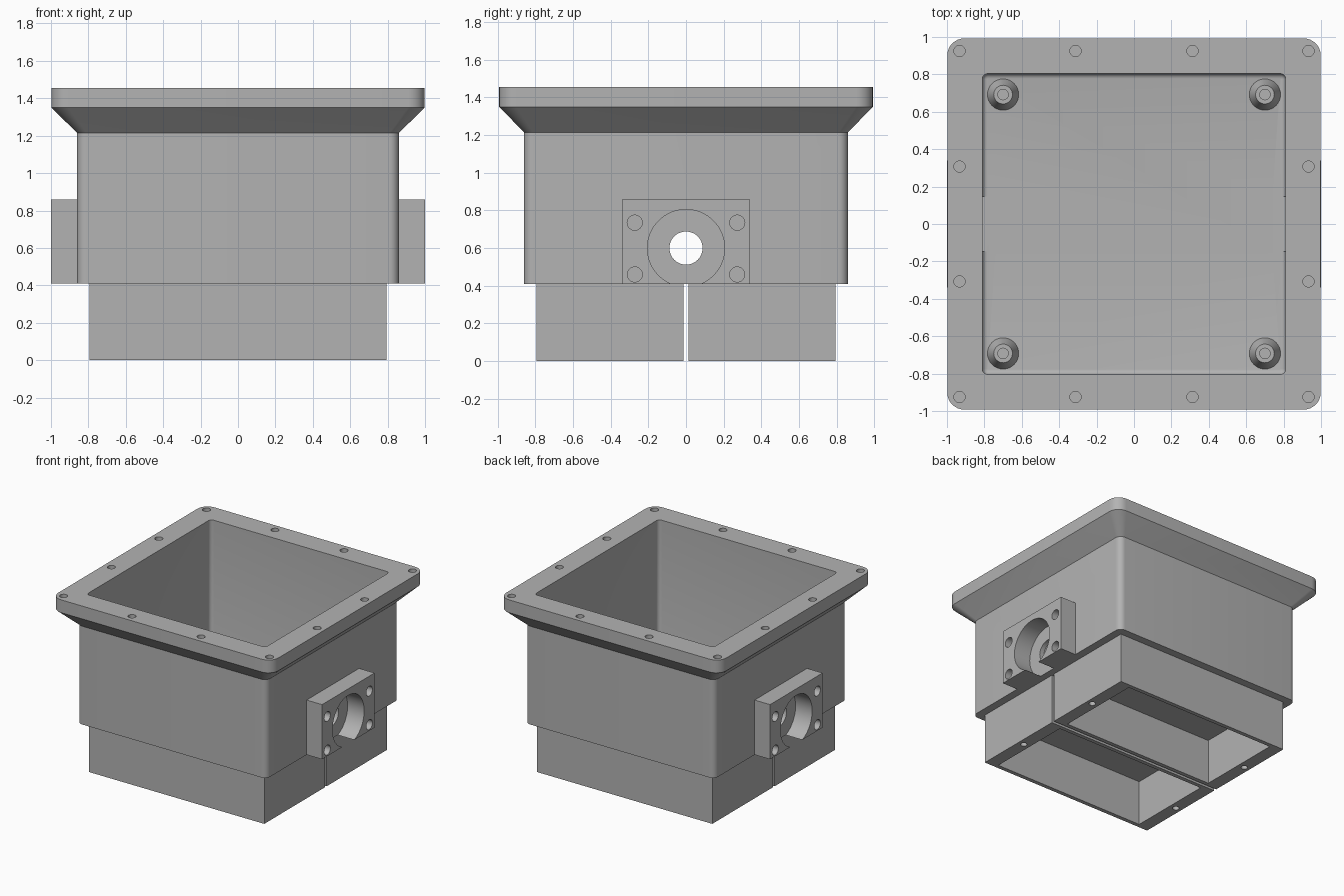
import bpy, bmesh, math
from mathutils import Matrix, Vector

if "Cube" in bpy.data.objects:
    bpy.data.objects.remove(bpy.data.objects["Cube"], do_unlink=True)

grey = bpy.data.materials.new("plain grey")
grey.use_nodes = True
grey.diffuse_color = (0.45, 0.45, 0.45, 1)
grey.node_tree.nodes["Principled BSDF"].inputs["Base Color"].default_value = (0.45, 0.45, 0.45, 1)

SIGNS = [(sx, sy) for sx in (-1, 1) for sy in (-1, 1)]


def finish(name, bm):
    bmesh.ops.recalc_face_normals(bm, faces=bm.faces)
    mesh = bpy.data.meshes.new(name)
    bm.to_mesh(mesh)
    bm.free()
    mesh.materials.append(grey)
    ob = bpy.data.objects.new(name, mesh)
    bpy.context.collection.objects.link(ob)
    return ob


def box(name, x, y, z):
    """Box from (min, max) pairs."""
    bm = bmesh.new()
    bmesh.ops.create_cube(bm, size=1)
    for v in bm.verts:
        v.co = Vector([(a + b) / 2 + c * (b - a) for c, (a, b) in zip(v.co, (x, y, z))])
    return finish(name, bm)


def cylinder(name, centre, radius, depth, axis="Z", sides=32):
    bm = bmesh.new()
    turn = Matrix.Rotation(math.pi / 2, 4, "Y") if axis == "X" else Matrix()
    bmesh.ops.create_cone(bm, cap_ends=True, segments=sides, radius1=radius, radius2=radius,
                          depth=depth, matrix=Matrix.Translation(centre) @ turn)
    return finish(name, bm)


def loft(name, rings):
    """Skin over rounded rectangles given as (half x, half y, corner radius, z)."""
    bm = bmesh.new()
    loops = []
    for hx, hy, r, z in rings:
        loop = []
        for q, (sx, sy) in enumerate(((1, 1), (-1, 1), (-1, -1), (1, -1))):
            for i in range(9):
                a = (q + i / 8) * math.pi / 2
                loop.append(bm.verts.new((sx * (hx - r) + r * math.cos(a),
                                          sy * (hy - r) + r * math.sin(a), z)))
        loops.append(loop)
    for a, b in zip(loops, loops[1:]):
        for i in range(len(a)):
            j = (i + 1) % len(a)
            bm.faces.new((a[i], a[j], b[j], b[i]))
    bm.faces.new(loops[0])
    bm.faces.new(loops[-1])
    return finish(name, bm)


def cut(ob, cutters):
    """Subtract the cutters, then discard them."""
    for c in cutters:
        mod = ob.modifiers.new("cut", "BOOLEAN")
        mod.operation, mod.solver, mod.object = "DIFFERENCE", "EXACT", c
    dg = bpy.context.evaluated_depsgraph_get()
    mesh = bpy.data.meshes.new_from_object(ob.evaluated_get(dg))
    ob.modifiers.clear()
    ob.data = mesh
    for c in cutters:
        bpy.data.objects.remove(c, do_unlink=True)


# Housing: body, flared collar, flange, open cavity with a rounded floor edge
floor, fillet = 0.46, 0.027
rings = [(0.86, 0.86, 0.05, 0.41), (0.86, 0.86, 0.05, 1.215), (0.998, 0.992, 0.09, 1.35),
         (0.998, 0.992, 0.09, 1.455), (0.811, 0.804, 0.03, 1.455)]
for i in range(5):
    a = i * math.pi / 8
    inset = fillet * (1 - math.cos(a))
    rings.append((0.811 - inset, 0.804 - inset, 0.03 - inset, floor + fillet * (1 - math.sin(a))))
housing = loft("housing", rings)

# Flange screw holes, shaft bores, bearing seats and fillet reliefs
cutters = [cylinder("cutter", (x, y, 1.455), 0.03, 0.2)
           for x in (-0.933, -0.313, 0.313, 0.933) for y in (-0.925, -0.307, 0.307, 0.925)
           if abs(x) > 0.9 or abs(y) > 0.9]
for s in (-1, 1):
    cutters += [cylinder("cutter", (s * 0.85, 0, 0.6), 0.088, 0.2, "X", 48),
                cylinder("cutter", (s * 0.95, 0, 0.6), 0.205, 0.2, "X", 64),
                box("cutter", sorted((s * 0.74, s * 0.811)), (-0.147, 0.147), (floor, 0.5))]
cut(housing, cutters)

# Bearing mounts on both sides
for s, side in ((1, "left"), (-1, "right")):
    mount = box(side + "_bearing_mount", sorted((s * 0.83, s)), (-0.34, 0.34), (0.41, 0.858))
    cut(mount, [cylinder("cutter", (s * 0.95, 0, 0.6), 0.205, 0.2, "X", 64),
                cylinder("cutter", (s * 0.8, 0, 0.6), 0.088, 0.2, "X", 48)]
        + [cylinder("cutter", (s, y, z), 0.04, 0.24, "X")
           for y in (-0.272, 0.272) for z in (0.46, 0.735)])

# Twin lower boxes, hollow from below, with a screw hole in each end wall
for s, side in ((1, "back"), (-1, "front")):
    lower = box(side + "_lower_box", (-0.795, 0.795), sorted((s * 0.012, s * 0.795)), (0, 0.41))
    cut(lower, [box("cutter", (-0.69, 0.69), sorted((s * 0.045, s * 0.762)), (-0.1, 0.37))]
        + [cylinder("cutter", (x, s * 0.4, 0), 0.025, 0.3) for x in (-0.745, 0.745)])

# Conical screw posts in the cavity corners
for n, (sx, sy) in enumerate(SIGNS):
    bm = bmesh.new()
    bmesh.ops.create_cone(bm, cap_ends=True, segments=32, radius1=0.084, radius2=0.05, depth=0.1,
                          matrix=Matrix.Translation((sx * 0.7, sy * 0.692, floor + 0.049)))
    post = finish("screw_post_%d" % (n + 1), bm)
    cut(post, [cylinder("cutter", (sx * 0.7, sy * 0.692, floor + 0.1), 0.028, 0.14)])

# Smooth the rounded surfaces, keeping the edges sharp
bpy.ops.object.select_all(action="DESELECT")
for ob in bpy.context.scene.objects:
    if ob.type == "MESH":
        ob.select_set(True)
        bpy.context.view_layer.objects.active = ob
bpy.ops.object.shade_smooth_by_angle(angle=math.radians(30))
